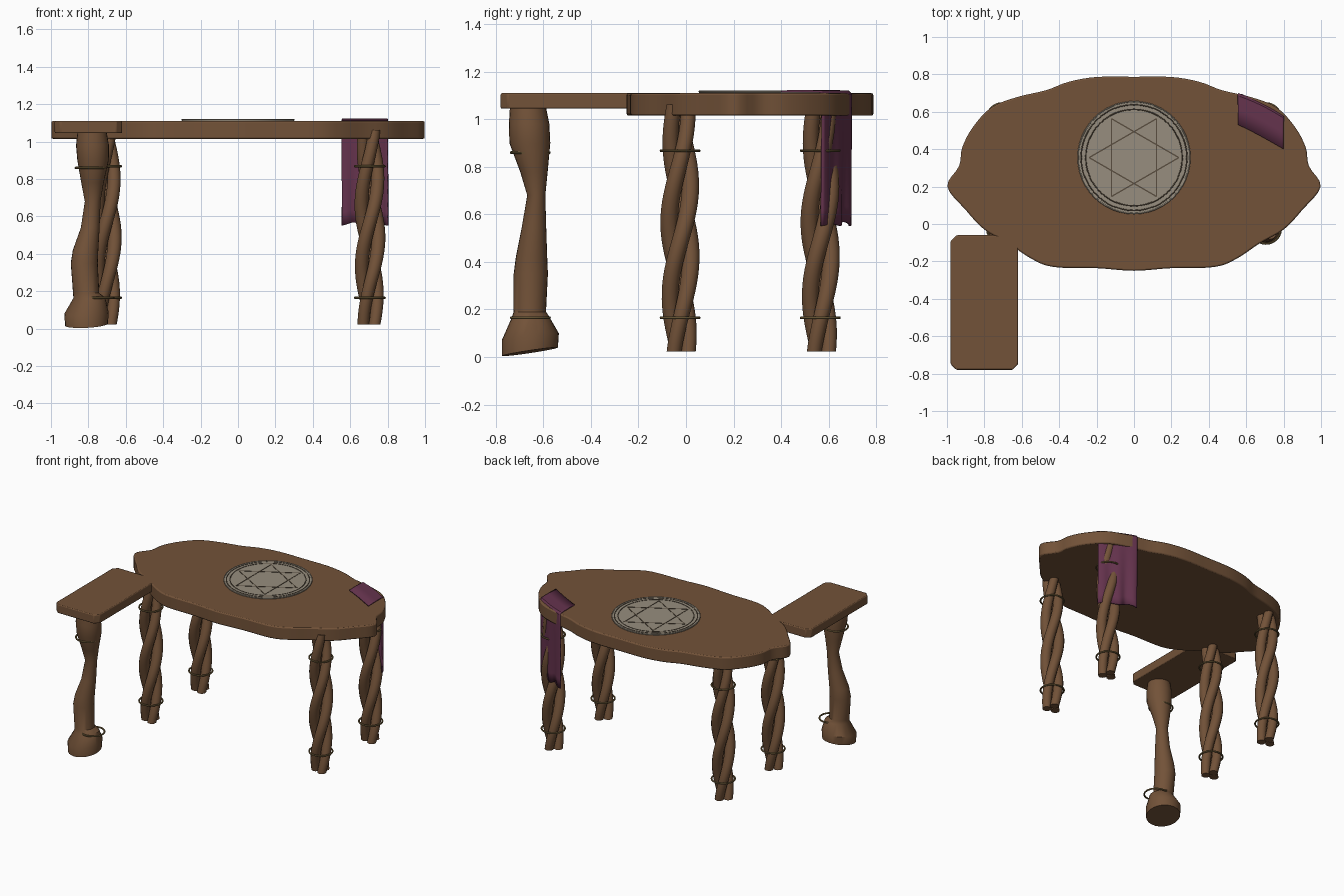
import bpy, bmesh
from math import sin, cos, pi, radians
from mathutils import Vector

if "Cube" in bpy.data.objects:
    bpy.data.objects.remove(bpy.data.objects["Cube"])


def material(name, rgb):
    m = bpy.data.materials.new(name)
    m.diffuse_color = (*rgb, 1)
    m.use_nodes = True
    m.node_tree.nodes["Principled BSDF"].inputs["Base Color"].default_value = m.diffuse_color
    return m


wood = material("wood", (0.17, 0.085, 0.04))
stone = material("stone", (0.31, 0.27, 0.21))
groove = material("dark_groove", (0.10, 0.075, 0.05))
brass = material("brass", (0.19, 0.13, 0.05))
purple = material("purple_cloth", (0.13, 0.033, 0.075))


def finish(ob, mat, angle=35):
    ob.data.materials.append(mat)
    bpy.ops.object.select_all(action='DESELECT')
    ob.select_set(True)
    bpy.context.view_layer.objects.active = ob
    bpy.ops.object.shade_smooth_by_angle(angle=radians(angle))
    return ob


def make(name, bm, mat):
    bmesh.ops.recalc_face_normals(bm, faces=bm.faces)
    me = bpy.data.meshes.new(name)
    bm.to_mesh(me)
    bm.free()
    ob = bpy.data.objects.new(name, me)
    bpy.context.collection.objects.link(ob)
    return finish(ob, mat)


def loft(bm, sections):
    rows = [[bm.verts.new(p) for p in s] for s in sections]
    n = len(rows[0])
    for a, b in zip(rows, rows[1:]):
        for i in range(n):
            j = (i + 1) % n
            bm.faces.new((a[i], a[j], b[j], b[i]))
    bm.faces.new(rows[0])
    bm.faces.new(rows[-1])


def bevel(ob, width, segments=2):
    b = ob.modifiers.new("bevel", 'BEVEL')
    b.width, b.segments, b.limit_method = width, segments, 'ANGLE'
    b.angle_limit = radians(40)


def ring(name, loc, r, t, mat):
    bpy.ops.mesh.primitive_torus_add(location=loc, major_radius=r, minor_radius=t,
                                     major_segments=48, minor_segments=8)
    ob = bpy.context.object
    ob.name = name
    return finish(ob, mat)


def smooth_path(pts, steps):
    out = []
    for i in range(len(pts)):
        a, b, c, d = (Vector(pts[(i + k) % len(pts)]) for k in (-1, 0, 1, 2))
        for s in range(steps):
            t = s / steps
            out.append(0.5 * (2 * b + (c - a) * t + (2 * a - 5 * b + 4 * c - d) * t * t
                              + (3 * b - a - 3 * c + d) * t ** 3))
    return out


# table top: wavy mirrored outline
half = [(0, -.25), (.2, -.236), (.43, -.23), (.55, -.185), (.67, -.105), (.8, -.03), (.9, .075),
        (.998, .2), (.935, .31), (.918, .41), (.86, .52), (.76, .625), (.62, .68), (.47, .715),
        (.35, .76), (.2, .786), (0, .787)]
outline = smooth_path(half + [(-x, y) for x, y in half[-2:0:-1]], 4)
bm = bmesh.new()
loft(bm, [[(p.x, p.y, z) for p in outline] for z in (1.015, 1.11)])
bevel(make("table_top", bm, wood), 0.008)

# side board
corners = [(-.98, -.75), (-.95, -.78), (-.65, -.78), (-.62, -.75),
           (-.62, -.09), (-.65, -.06), (-.95, -.06), (-.98, -.09)]
bm = bmesh.new()
loft(bm, [[(x, y, z) for x, y in corners] for z in (1.045, 1.11)])
bevel(make("side_board", bm, wood), 0.006)

# hoofed leg under the side board: z, centre x, centre y, radius x, radius y, tilt
prof = [(.022, -.81, -.657, .115, .118, .10), (.085, -.81, -.655, .118, .12, .08),
        (.165, -.795, -.655, .085, .08, .03), (.19, -.812, -.657, .07, .068, 0),
        (.35, -.822, -.653, .072, .072, 0), (.42, -.815, -.65, .068, .066, 0),
        (.54, -.79, -.64, .05, .052, 0), (.68, -.777, -.63, .042, .038, 0),
        (.78, -.778, -.64, .06, .058, 0), (.90, -.775, -.657, .084, .086, 0),
        (.98, -.778, -.66, .088, .085, 0), (1.05, -.78, -.665, .078, .076, 0)]
bm = bmesh.new()
loft(bm, [[(cx + rx * cos(a), cy + ry * sin(a),
            z + tilt * (0.5 * rx * cos(a) + 1.5 * ry * sin(a)))
           for a in (2 * pi * i / 24 for i in range(24))]
          for z, cx, cy, rx, ry, tilt in prof])
make("hoofed_leg", bm, wood)
ring("hoofed_leg_lower_ring", (-.745, -.655, .165), .08, .006, brass)
ring("hoofed_leg_upper_ring", (-.788, -.655, .86), .08, .006, brass)


# twisted three-strand legs with binding rings
def twisted_leg(name, x, y):
    bm = bmesh.new()
    for k in range(3):
        sections = []
        for i in range(33):
            t = i / 32
            a = -pi / 4 + 2 * pi * (t - 1 + k / 3)
            h = .036 + .010 * sin(pi * t)
            cx, cy = x + h * cos(a), y + h * sin(a)
            r = .031 + .006 * sin(pi * t)
            z = .022 + t * (1.04 if k == 0 else 1.01)
            sections.append([(cx + r * cos(b), cy + r * sin(b), z)
                             for b in (2 * pi * j / 12 for j in range(12))])
        loft(bm, sections)
    make(name, bm, wood)
    for label, z in (("lower", .165), ("upper", .868)):
        ring(f"{name}_{label}_ring", (x, y, z), .08, .006, brass)


for side, x in (("left", -.705), ("right", .705)):
    twisted_leg(f"front_{side}_leg", x, -.025)
    twisted_leg(f"back_{side}_leg", x, .565)

# round stone inlay with raised rims and a six-pointed star
C = Vector((0, .355, 1.117))
bpy.ops.mesh.primitive_cylinder_add(vertices=64, radius=.3, depth=.018, location=C - Vector((0, 0, .008)))
bpy.context.object.name = "stone_disc"
finish(bpy.context.object, stone)
for i, r in enumerate((.299, .283, .258)):
    ring(f"disc_rim_{i}", C, r, .004, stone if i == 0 else groove)
for k in range(6):
    a, b = (C + .24 * Vector((cos(q), sin(q), 0)) for q in (k * pi / 3, (k + 2) * pi / 3))
    bpy.ops.mesh.primitive_cube_add(size=1, location=(a + b) / 2)
    bar = bpy.context.object
    bar.name = f"star_line_{k}"
    bar.scale = ((b - a).length, .007, .006)
    bar.rotation_euler.z = (b - a).to_2d().angle_signed(Vector((1, 0)))
    finish(bar, groove)

# cloth draped over the back right edge, with gentle folds
bm = bmesh.new()
rows = []
N = 24
for u in (i / N for i in range(N + 1)):
    x = .555 + .245 * u
    edge = .695 - .08 * u - .04 * u * u
    inner = .53 - .13 * u ** 1.1
    col = [(x, inner, 1.117), (x, (inner + edge) / 2, 1.118), (x, edge - .012, 1.117), (x, edge, 1.105)]
    for s in range(1, 9):
        t = s / 8
        col.append((x, edge + .008 * t * sin(u * 5 * pi) - .006 * t,
                    1.105 - t * (.545 + .008 * cos(u * 4 * pi))))
    rows.append([bm.verts.new(p) for p in col])
for a, b in zip(rows, rows[1:]):
    for i in range(len(a) - 1):
        bm.faces.new((a[i], a[i + 1], b[i + 1], b[i]))
cloth = make("draped_cloth", bm, purple)
sol = cloth.modifiers.new("thickness", 'SOLIDIFY')
sol.thickness, sol.offset = .01, 0
